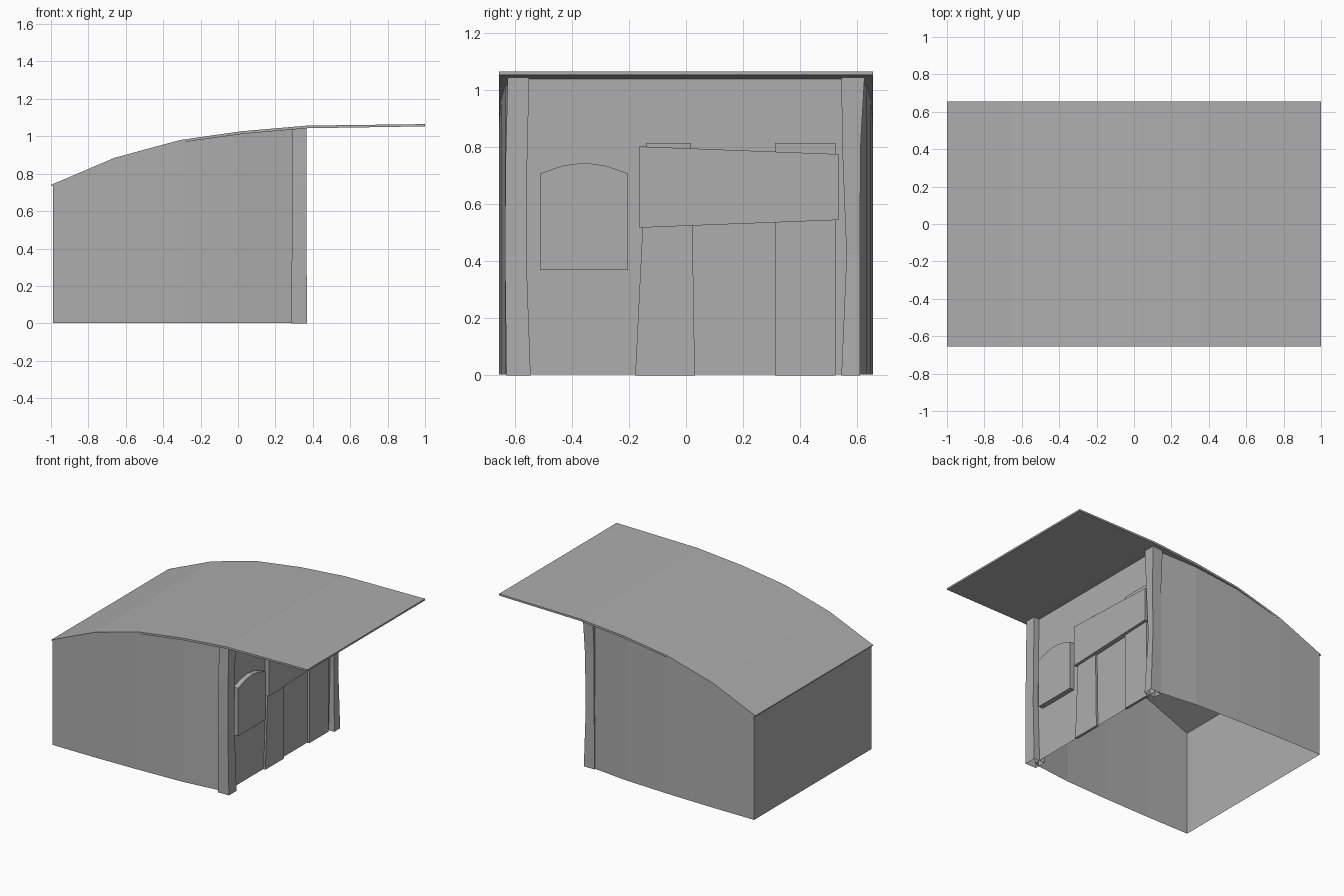
import bpy, bmesh

old = bpy.data.objects.get("Cube")
if old:
    bpy.data.objects.remove(old, do_unlink=True)

GREY = (0.42, 0.42, 0.42, 1)
grey = bpy.data.materials.new("plain_grey")
grey.use_nodes = True
grey.diffuse_color = GREY
grey.node_tree.nodes["Principled BSDF"].inputs["Base Color"].default_value = GREY


def finish(name, bm):
    bmesh.ops.recalc_face_normals(bm, faces=bm.faces)
    mesh = bpy.data.meshes.new(name)
    bm.to_mesh(mesh)
    bm.free()
    mesh.materials.append(grey)
    obj = bpy.data.objects.new(name, mesh)
    bpy.context.collection.objects.link(obj)


def loft(name, rings, cap=True):
    """Skin a stack of equal closed rings."""
    bm = bmesh.new()
    loops = [[bm.verts.new(p) for p in ring] for ring in rings]
    for a, b in zip(loops, loops[1:]):
        for i in range(len(a)):
            j = (i + 1) % len(a)
            bm.faces.new((a[i], a[j], b[j], b[i]))
    if cap:
        bm.faces.new(loops[0])
        bm.faces.new(loops[-1])
    finish(name, bm)


def plate(name, outline, back, front):
    """Flat y-z outline given thickness along x."""
    loft(name, [[(x, y, z) for y, z in outline] for x in (back, front)])


# Curved roof sheet with a long canopy
top = [(-1, 0.74), (-0.66, 0.885), (-0.31, 0.98), (0.02, 1.027), (0.37, 1.057), (1, 1.065)]
under = [(-1, 0.734), (-0.66, 0.87), (-0.31, 0.966), (0.02, 1.012), (0.37, 1.043), (1, 1.053)]
outline = top + under[::-1]
loft("roof", [[(x, y, z) for x, z in outline] for y in (-0.655, 0.655)])


def roof_height(x):
    for (x0, z0), (x1, z1) in zip(under, under[1:]):
        if x <= x1:
            return z0 + (z1 - z0) * (x - x0) / (x1 - x0) + 0.003


# Hollow body, slightly bowed in plan, open underneath
side = [(-0.99, 0.655), (-0.66, 0.655), (-0.31, 0.648), (0.02, 0.635), (0.285, 0.605), (0.325, 0.59)]
plan = [(x, -y) for x, y in side] + side[::-1]
loft("body_walls", [[(x, y, 0.003) for x, y in plan],
                    [(x, y, roof_height(x)) for x, y in plan]], cap=False)

# Uneven corner posts, open at the foot: height, back x, front x, inner y, outer y
posts = {
    "right_post": (-1, [(0, 0.285, 0.37, 0.545, 0.63), (0.42, 0.288, 0.366, 0.56, 0.635),
                        (0.75, 0.29, 0.365, 0.557, 0.633), (1.046, 0.29, 0.366, 0.55, 0.625)]),
    "left_post": (1, [(0, 0.285, 0.37, 0.545, 0.61), (0.42, 0.29, 0.355, 0.563, 0.61),
                      (0.8, 0.288, 0.36, 0.548, 0.612), (1.046, 0.288, 0.366, 0.545, 0.626)]),
}
for name, (s, levels) in posts.items():
    loft(name, [[(b, s * i, z), (f, s * i, z), (f, s * o, z), (b, s * o, z)]
                for z, b, f, i, o in levels], cap=False)

# Arched shutter standing out from the wall
plate("arched_shutter", [(-0.512, 0.37), (-0.203, 0.37), (-0.203, 0.708), (-0.28, 0.735),
                         (-0.357, 0.746), (-0.435, 0.735), (-0.512, 0.708)], 0.32, 0.36)

# Upright boards carrying the wide cross board
plate("tapered_board", [(-0.178, 0), (0.031, 0), (0.018, 0.815), (-0.138, 0.815)], 0.32, 0.338)
plate("straight_board", [(0.312, 0), (0.524, 0), (0.524, 0.815), (0.312, 0.815)], 0.32, 0.338)
plate("cross_board", [(-0.165, 0.518), (0.534, 0.545), (0.534, 0.776), (-0.165, 0.803)], 0.32, 0.358)
